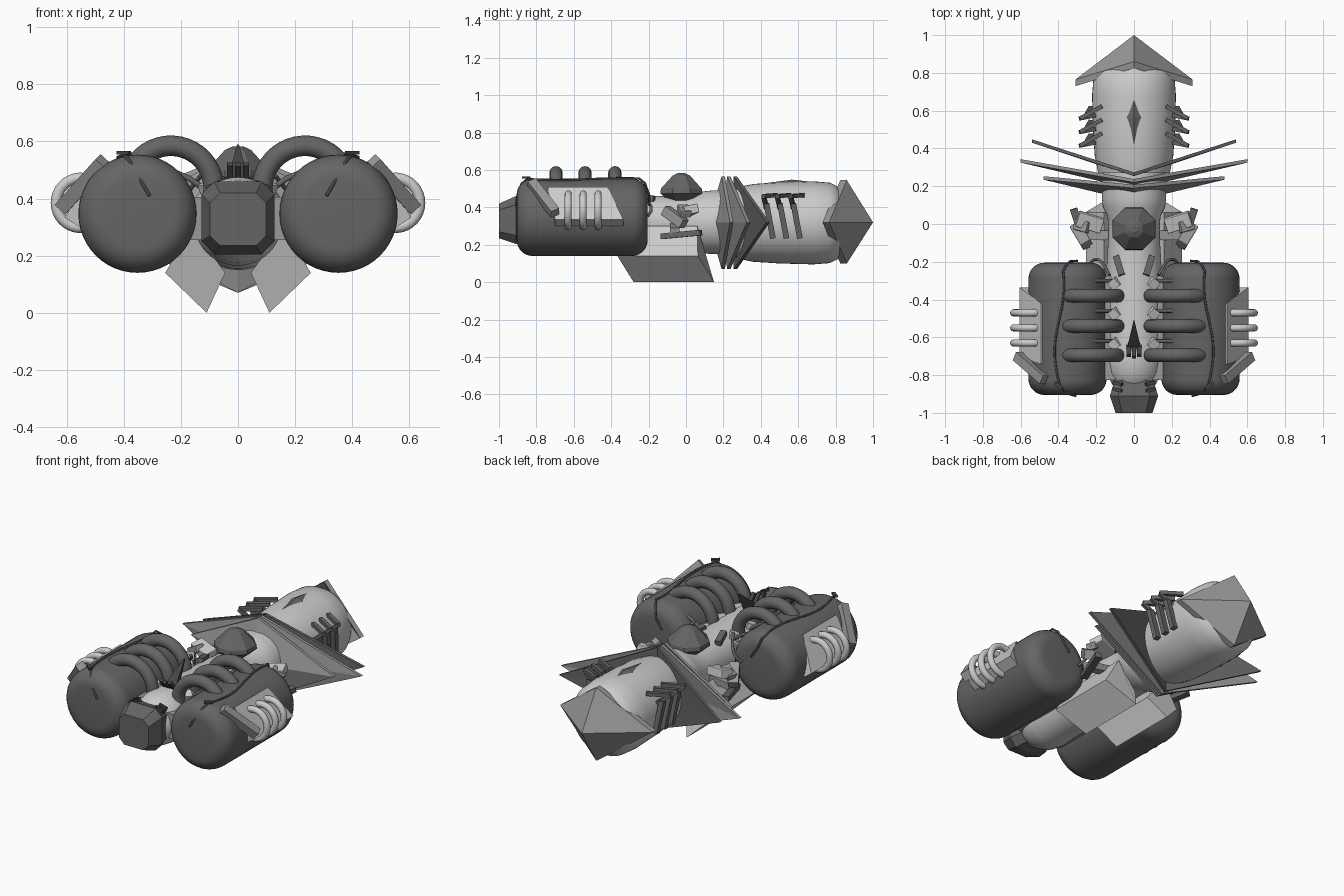
import bpy, bmesh, math
from mathutils import Vector

if "Cube" in bpy.data.objects:
    bpy.data.objects.remove(bpy.data.objects["Cube"])

def material(name, v):
    m = bpy.data.materials.new(name)
    m.diffuse_color = (v, v, v, 1)
    m.use_nodes = True
    m.node_tree.nodes["Principled BSDF"].inputs["Base Color"].default_value = m.diffuse_color
    return m

LIGHT = material("light grey", 0.60)
MID = material("mid grey", 0.32)
DARK = material("dark grey", 0.13)
BLACK = material("charcoal", 0.06)


def mesh(name, verts, faces, mat, smooth=False, bevel=0):
    bm = bmesh.new()
    vs = [bm.verts.new(v) for v in verts]
    for f in faces:
        bm.faces.new([vs[i] for i in f])
    bmesh.ops.recalc_face_normals(bm, faces=bm.faces)
    me = bpy.data.meshes.new(name)
    bm.to_mesh(me)
    bm.free()
    me.materials.append(mat)
    ob = bpy.data.objects.new(name, me)
    bpy.context.collection.objects.link(ob)
    if bevel:
        b = ob.modifiers.new("bevel", 'BEVEL')
        b.width, b.segments = bevel, 2
    if smooth:
        bpy.ops.object.select_all(action='DESELECT')
        bpy.context.view_layer.objects.active = ob
        ob.select_set(True)
        bpy.ops.object.shade_smooth_by_angle(angle=math.radians(40))
    return ob


def loft(name, rings, mat, **kw):
    """Join equal-length closed rings and cap both ends."""
    n = len(rings[0])
    verts = [p for r in rings for p in r]
    faces = [(k*n+i, k*n+(i+1) % n, (k+1)*n+(i+1) % n, (k+1)*n+i)
             for k in range(len(rings)-1) for i in range(n)]
    faces += [tuple(range(n)), tuple(range((len(rings)-1)*n, len(rings)*n))]
    return mesh(name, verts, faces, mat, **kw)


def lathe_y(name, profile, cx, cz, mat, n=48, smooth=True, turn=0.0):
    rings = [[(cx+r*math.cos(2*math.pi*(i+turn)/n), y,
               cz+r*math.sin(2*math.pi*(i+turn)/n)) for i in range(n)] for y, r in profile]
    return loft(name, rings, mat, smooth=smooth)


def bar(name, a, b, w, h, mat, up=(0, 0, 1), bevel=0):
    """Box from a to b; h is its size towards 'up', w across."""
    a, b = Vector(a), Vector(b)
    d = (b-a).normalized()
    s = d.cross(Vector(up)).normalized()
    u = s.cross(d)
    ring = lambda p: [p+s*w/2*i+u*h/2*j for i, j in ((1, 1), (-1, 1), (-1, -1), (1, -1))]
    return loft(name, [ring(a), ring(b)], mat, bevel=bevel)


def tube(name, pts, r, mat):
    cu = bpy.data.curves.new(name, 'CURVE')
    cu.dimensions = '3D'
    cu.bevel_depth, cu.bevel_resolution, cu.use_fill_caps = r, 4, True
    sp = cu.splines.new('POLY')
    sp.points.add(len(pts)-1)
    for p, q in zip(sp.points, pts):
        p.co = (*q, 1)
    sp.use_smooth = True
    cu.materials.append(mat)
    ob = bpy.data.objects.new(name, cu)
    bpy.context.collection.objects.link(ob)


def arc(cx, y, cz, r, a0, a1, s=1, n=28):
    return [(s*(cx+r*math.cos(math.radians(a0+(a1-a0)*i/n))), y,
             cz+r*math.sin(math.radians(a0+(a1-a0)*i/n))) for i in range(n+1)]


def folded_diamond(name, apex, top, tip, w, z0, z1, t, mat):
    """Four-sided swept pyramid shell, thickness t along y."""
    zc = 0.32
    front = [(0, apex, zc), (w, tip, zc), (0, top, z1), (-w, tip, zc), (0, top, z0)]
    verts = front + [(x, y+t, z) for x, y, z in front]
    faces = []
    for i in range(1, 5):
        j = i % 4+1
        faces += [(0, i, j), (5, 5+j, 5+i), (i, j, j+5, i+5)]
    return mesh(name, verts, faces, mat)


# Fuselage with rounded front and flared neck
lathe_y("fuselage", [(-0.88, 0.08), (-0.85, 0.115), (-0.79, 0.145), (-0.72, 0.155), (-0.64, 0.15),
                     (-0.3, 0.15), (-0.05, 0.135), (0.04, 0.14), (0.09, 0.165), (0.14, 0.17),
                     (0.3, 0.17)], 0, 0.32, LIGHT)

# Chamfered cockpit nose
def nose_ring(y, w, z0, z1, c):
    return [(-w+c, y, z0), (w-c, y, z0), (w, y, z0+c), (w, y, z1-c),
            (w-c, y, z1), (-w+c, y, z1), (-w, y, z1-c), (-w, y, z0+c)]
loft("cockpit_nose", [nose_ring(-1.0, 0.098, 0.235, 0.42, 0.035), nose_ring(-0.91, 0.128, 0.205, 0.46, 0.045),
                      nose_ring(-0.82, 0.10, 0.22, 0.43, 0.04)], DARK)

# Rear engine body and end cap
lathe_y("rear_body", [(0.27, 0.19), (0.36, 0.208), (0.5, 0.217), (0.68, 0.222), (0.77, 0.215),
                      (0.81, 0.195), (0.84, 0.15)], 0, 0.317, LIGHT)
folded_diamond("tail_cap", 1.0, 0.86, 0.765, 0.31, 0.1, 0.545, -0.035, MID)

# Three layered swept diamond collars
for name, apex, top, tip, w, mat in (("front_collar", 0.12, 0.19, 0.235, 0.48, MID),
                                     ("middle_collar", 0.185, 0.22, 0.325, 0.60, MID),
                                     ("rear_collar", 0.25, 0.255, 0.43, 0.54, DARK)):
    folded_diamond(name, apex, top, tip, w, 0.07, 0.565, 0.018, mat)

# Dark diamond plate on the rear body
mesh("top_diamond", [(0, 0.39, 0.525), (0.08, 0.565, 0.515), (0, 0.74, 0.53), (-0.08, 0.565, 0.515),
                     (0, 0.565, 0.548), (0, 0.565, 0.49)],
     [(0, 1, 4), (1, 2, 4), (2, 3, 4), (3, 0, 4), (1, 0, 5), (2, 1, 5), (3, 2, 5), (0, 3, 5)], DARK)

# Octagonal turret behind the pods
prof = [(0.42, 0.055), (0.475, 0.122), (0.5, 0.118), (0.57, 0.05), (0.583, 0.02)]
loft("turret", [[(r*math.cos(math.pi*(i+.5)/4), -0.025+r*math.sin(math.pi*(i+.5)/4), z)
                 for i in range(8)] for z, r in prof], DARK)

# Crest spike on the fuselage
loft("crest_spike", [[(-0.04, -0.67, 0.46), (0.04, -0.67, 0.46), (0, -0.56, 0.45)],
                     [(-0.003, -0.515, 0.59), (0.003, -0.515, 0.59), (0, -0.505, 0.585)]], BLACK)
for k in (-1, 0, 1):
    bar("crest_base", (k*0.028, -0.64, 0.45), (k*0.028, -0.695-0.01*(k == 0), 0.52), 0.022, 0.02, BLACK)

PX, PZ, PR = 0.352, 0.347, 0.207
for s, side in ((-1, "left"), (1, "right")):
    P = lambda x, y, z: (s*x, y, z)

    # Big rounded engine pod
    c = 0.085
    q = [(c*(1-math.cos(a)), PR-c+c*math.sin(a)) for a in (math.pi/2*i/7 for i in range(8))]
    lathe_y(side+"_pod", [(-0.905+d, r) for d, r in q] + [(-0.205-d, r) for d, r in reversed(q)],
            s*PX, PZ, DARK)

    # Hoop pipes from fuselage to pod
    for y in (-0.38, -0.54, -0.695):
        tube(side+"_hoop", arc(0.235, y, 0.435, 0.15, -50, 200, s), 0.036, DARK)

    # Side armour plate with slanted end bar and light rings
    n = Vector((0.83, 0, 0.56))*0.022
    quad = [Vector(p) for p in ((0.485, -0.74, 0.505), (0.485, -0.42, 0.505),
                                (0.60, -0.335, 0.33), (0.60, -0.70, 0.33))]
    loft(side+"_armour", [[P(*(v-n*2.5)) for v in quad], [P(*(v+n*0.4)) for v in quad]], LIGHT)
    bar(side+"_armour_bar", P(0.472, -0.825, 0.53), P(0.615, -0.70, 0.37), 0.05, 0.05, MID, up=(s*0.7, 0, 0.7))
    for y in (-0.47, -0.55, -0.63):
        tube(side+"_light_ring", arc(0.55, y, 0.385, 0.087, -150, 150, s), 0.019, LIGHT)

    # Thin cable over the pod, hugging its surface, and end loops
    pts = []
    for i in range(41):
        y = -0.85+0.6*i/40
        x = 0.395+0.025*math.sin((y+0.85)*9)
        pts.append(P(x, y, PZ+math.sqrt(PR**2-(x-PX)**2)+0.002))
    pts = [P(0.31, -0.91, 0.41), P(0.345, -0.90, 0.47), P(0.375, -0.88, 0.525)] + pts
    pts += [P(0.36, -0.22, 0.53), P(0.34, -0.198, 0.47), P(0.30, -0.195, 0.41)]
    tube(side+"_cable", pts, 0.006, BLACK)
    tube(side+"_pod_loop", [P(0.13+0.02*i, -0.27+0.085*math.sin(i*0.45), 0.48-0.025*i) for i in range(6)],
         0.008, DARK)
    bar(side+"_cable_clip", P(0.38, -0.87, 0.56), P(0.42, -0.84, 0.56), 0.02, 0.012, BLACK)

    # Inner struts and clamps beside the fuselage
    for y in (-0.46, -0.62, -0.30):
        bar(side+"_clamp", P(0.085, y, 0.45), P(0.12, y-0.03, 0.43), 0.05, 0.035, LIGHT)
        tube(side+"_strut", [P(0.10, y, 0.42), P(0.17, y, 0.47), P(0.24, y, 0.50)], 0.010, DARK)
    bar(side+"_pod_mount", P(0.08, -0.55, 0.33), P(0.25, -0.55, 0.33), 0.55, 0.15, MID)

    # Nose studs and small shoulder plates
    for y in (-0.885, -0.85):
        bar(side+"_nose_stud", P(0.06, y, 0.445), P(0.105, y+0.01, 0.425), 0.018, 0.04, BLACK)
    bar(side+"_shoulder_plate", P(0.065, -0.27, 0.465), P(0.095, -0.17, 0.445), 0.035, 0.03, DARK)

    # Sheared keel box
    sec = [(0.11, 0.0), (0.255, 0.14), (0.16, 0.30), (0.045, 0.14)]
    shear = lambda z: -0.62*z if z < 0.2 else -0.09
    loft(side+"_keel", [[P(x, y+shear(z), z) for x, z in sec] for y in (-0.28, 0.15)], LIGHT)

    # Neck side boxes and rod
    bar(side+"_neck_box", P(0.17, -0.01, 0.37), P(0.30, 0.03, 0.39), 0.08, 0.05, LIGHT, up=(s*0.5, 0, 0.8), bevel=0.005)
    bar(side+"_neck_cap", P(0.24, -0.02, 0.40), P(0.31, 0.0, 0.36), 0.06, 0.04, MID, bevel=0.005)
    bar(side+"_neck_block", P(0.25, -0.11, 0.385), P(0.31, -0.01, 0.31), 0.06, 0.055, MID, bevel=0.005)
    bar(side+"_neck_rod", P(0.25, -0.13, 0.245), P(0.32, 0.08, 0.265), 0.04, 0.03, DARK)
    bar(side+"_neck_arm", P(0.10, -0.06, 0.30), P(0.29, -0.06, 0.27), 0.05, 0.04, MID)

    # Bent ribs on the rear body
    for i in range(3):
        y = 0.43+0.072*i
        a, b, d, e = P(0.17, y+0.05, 0.465), P(0.285, y-0.015, 0.46), P(0.245, y, 0.42), P(0.225, y+0.035, 0.235)
        bar(side+"_rib_top", a, b, 0.022, 0.022, DARK)
        bar(side+"_rib_link", b, P(0.21, y, 0.40), 0.022, 0.022, DARK)
        bar(side+"_rib", d, e, 0.03, 0.03, DARK, up=(1, 0, 0))
